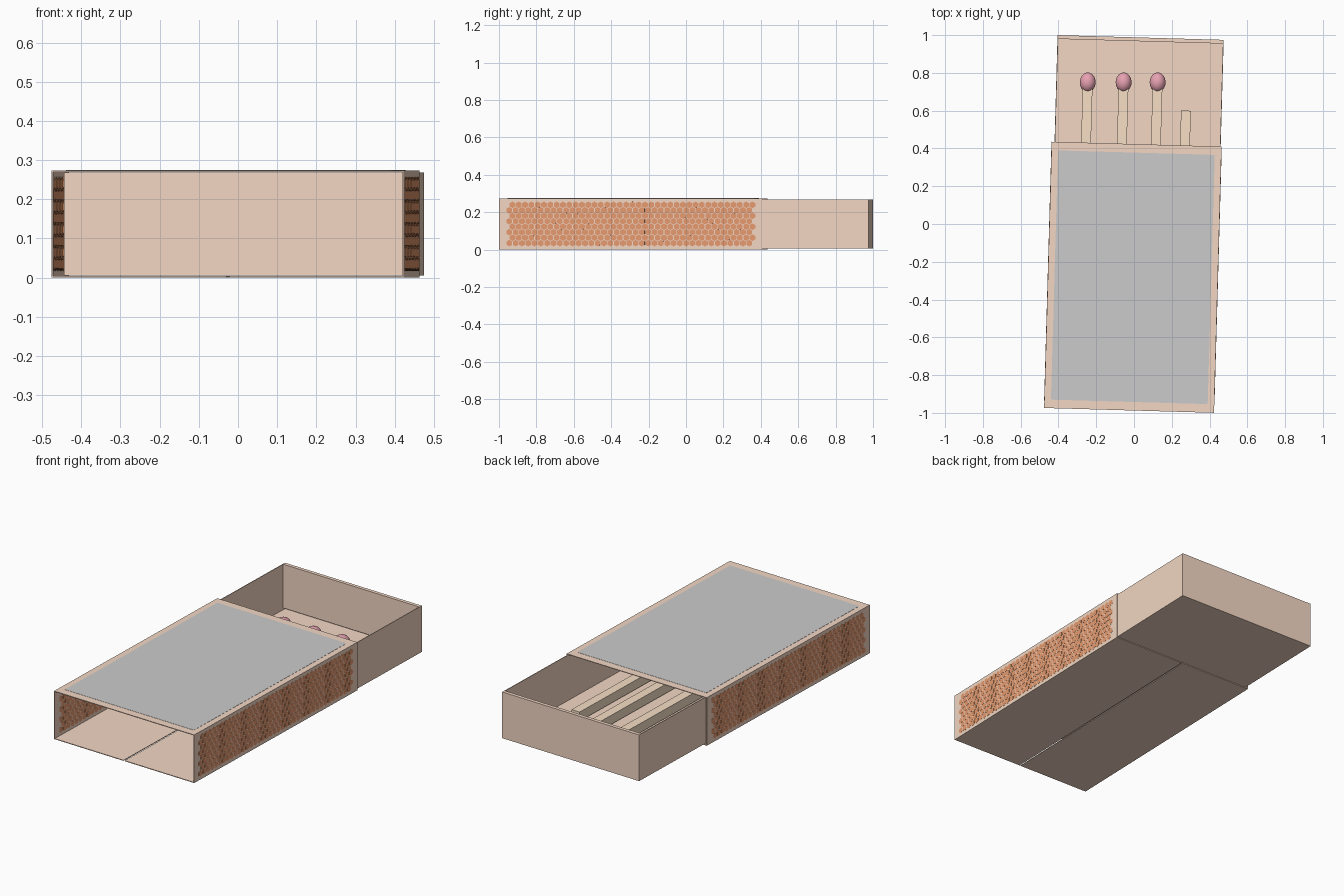
import bpy, bmesh
from math import cos, sin, pi, radians, sqrt
from mathutils import Matrix, Vector

if "Cube" in bpy.data.objects:
    bpy.data.objects.remove(bpy.data.objects["Cube"])

# The whole box is turned slightly about z
PLACE = Matrix.Translation((-0.006, -0.282, 0)) @ Matrix.Rotation(radians(-1.63), 4, 'Z')


def material(name, rgb):
    m = bpy.data.materials.new(name)
    m.diffuse_color = (*rgb, 1)
    m.use_nodes = True
    m.node_tree.nodes["Principled BSDF"].inputs["Base Color"].default_value = m.diffuse_color
    return m


CARD = material("card", (0.90, 0.68, 0.55))
STRIKE = material("striker", (0.80, 0.33, 0.16))
WOOD = material("wood", (0.93, 0.74, 0.56))
HEAD = material("match_head", (0.80, 0.36, 0.44))


def finish(name, bm, mat=None):
    bmesh.ops.recalc_face_normals(bm, faces=bm.faces[:])
    me = bpy.data.meshes.new(name)
    bm.to_mesh(me)
    bm.free()
    ob = bpy.data.objects.new(name, me)
    bpy.context.collection.objects.link(ob)
    ob.matrix_world = PLACE
    if mat:
        me.materials.append(mat)
    return ob


def add_box(bm, lo, hi):
    lo, hi = Vector(lo), Vector(hi)
    m = Matrix.Translation((lo + hi) / 2) @ Matrix.Diagonal((*(hi - lo), 1))
    bmesh.ops.create_cube(bm, size=1, matrix=m)


def box(name, lo, hi, mat=None):
    bm = bmesh.new()
    add_box(bm, lo, hi)
    return finish(name, bm, mat)


# Sleeve: open card tube, with a narrow seam down the underside
W, L, H, T = 0.45, 0.705, 0.274, 0.004
outer = [(-0.004, 0), (-W, 0), (-W, H), (W, H), (W, 0), (0.004, 0)]
inner = [(0.004, T), (W - T, T), (W - T, H - T), (-W + T, H - T), (-W + T, T), (-0.004, T)]
bm = bmesh.new()
a = [bm.verts.new((x, -L, z)) for x, z in outer + inner]
b = [bm.verts.new((x, L, z)) for x, z in outer + inner]
for i in range(12):
    j = (i + 1) % 12
    bm.faces.new((a[i], a[j], b[j], b[i]))
for ring in (a, b):
    for i in range(5):
        bm.faces.new((ring[i], ring[i + 1], ring[10 - i], ring[11 - i]))
finish("sleeve", bm, CARD)

# Blank label on top
box("top_label", (-0.415, -0.66, H - 0.001), (0.415, 0.66, H + 0.001))

# Striker strips: hexagonal spots showing on both faces of the side walls
R, ROWS, COLS = 0.0195, 8, 39
dy, dz = sqrt(3) * R, 1.5 * R
for side, name in ((-1, "left_striker"), (1, "right_striker")):
    bm = bmesh.new()
    for r in range(ROWS):
        for c in range(COLS):
            y = (c - (COLS - 1) / 2 + (0.25 if r % 2 else -0.25)) * dy
            z = H / 2 + (r - (ROWS - 1) / 2) * dz
            rings = []
            for x in (0.4455, 0.451):
                rings.append([bm.verts.new((side * x,
                                            y + 0.9 * R * sin(k * pi / 3),
                                            z + 0.9 * R * cos(k * pi / 3)))
                              for k in range(6)])
                bm.faces.new(rings[-1])
            for k in range(6):
                n = (k + 1) % 6
                bm.faces.new((rings[0][k], rings[0][n], rings[1][n], rings[1][k]))
    finish(name, bm, STRIKE)

# Tray: floor, side walls, and end walls folded over to a double thickness
X0, X1, Y0, Y1, Z0, Z1 = -0.435, 0.445, -0.13, 1.27, 0.006, 0.269
box("tray_floor", (X0, Y0, Z0), (X1, Y1, Z0 + T), CARD)
box("tray_left_side", (X0, Y0, Z0), (X0 + T, Y1, Z1), CARD)
box("tray_right_side", (X1 - T, Y0, Z0), (X1, Y1, Z1), CARD)
for name, y, s in (("tray_front_end", Y0, 1), ("tray_back_end", Y1, -1)):
    bm = bmesh.new()
    for near, far, low, high in ((0, T, Z0, Z1), (0.016, 0.02, Z0 + 0.014, Z1),
                                 (0, 0.02, Z1 - T, Z1)):
        ys = sorted((y + s * near, y + s * far))
        add_box(bm, (X0 + T / 2, ys[0], low), (X1 - T / 2, ys[1], high))
    finish(name, bm, CARD)

# Matches: three whole, one broken and headless
inverse = PLACE.inverted()
for i, (x, y, headed) in enumerate(((-0.245, 0.75, True), (-0.055, 0.75, True),
                                    (0.125, 0.75, True), (0.275, 0.60, False)), 1):
    p = inverse @ Vector((x, y, 0))
    w = 0.026
    box(f"match_stick_{i}", (p.x - w, -0.07, 0.02), (p.x + w, p.y, 0.02 + 2 * w), WOOD)
    if headed:
        bm = bmesh.new()
        m = Matrix.Translation((p.x, p.y, 0.052)) @ Matrix.Diagonal((0.042, 0.052, 0.042, 1)) \
            @ Matrix.Rotation(pi / 2, 4, 'X')
        bmesh.ops.create_uvsphere(bm, u_segments=24, v_segments=14, radius=1, matrix=m)
        for f in bm.faces:
            f.smooth = True
        finish(f"match_head_{i}", bm, HEAD)
